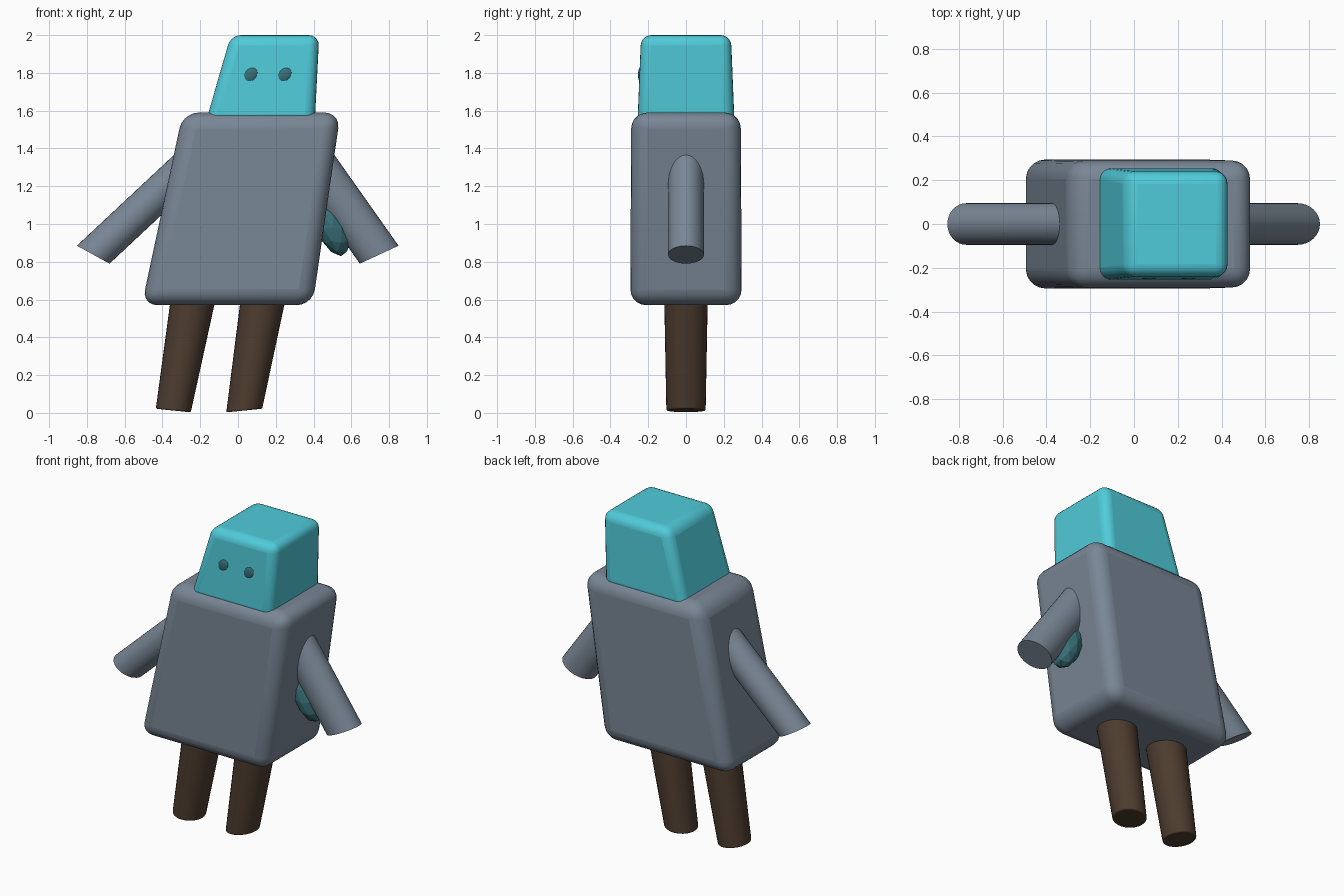
import bpy, bmesh, math
from mathutils import Vector

if "Cube" in bpy.data.objects:
    bpy.data.objects.remove(bpy.data.objects["Cube"])


def material(name, rgb):
    m = bpy.data.materials.new(name)
    m.diffuse_color = (*rgb, 1)
    m.use_nodes = True
    m.node_tree.nodes["Principled BSDF"].inputs["Base Color"].default_value = m.diffuse_color
    return m


slate = material("slate", (0.19, 0.24, 0.30))
cyan = material("cyan", (0.08, 0.60, 0.70))
teal = material("dark teal", (0.04, 0.16, 0.19))
brown = material("brown", (0.075, 0.045, 0.028))


def finish(name, bm, mat, bevel=0, angle=40, smooth=True):
    bmesh.ops.recalc_face_normals(bm, faces=bm.faces)
    mesh = bpy.data.meshes.new(name)
    bm.to_mesh(mesh)
    bm.free()
    ob = bpy.data.objects.new(name, mesh)
    bpy.context.collection.objects.link(ob)
    mesh.materials.append(mat)
    if bevel:
        mod = ob.modifiers.new("round edges", 'BEVEL')
        mod.width, mod.segments = bevel, 5
        mod.limit_method = 'ANGLE'
        mod.angle_limit = math.radians(40)
    if smooth:
        bpy.ops.object.select_all(action='DESELECT')
        ob.select_set(True)
        bpy.context.view_layer.objects.active = ob
        bpy.ops.object.shade_smooth_by_angle(angle=math.radians(angle))
    return ob


def slanted_box(name, bottom, top, mat, bevel):
    """bottom / top = (x left, x right, half depth, z)"""
    bm = bmesh.new()
    bmesh.ops.create_cube(bm, size=2)
    for v in bm.verts:
        x0, x1, d, z = top if v.co.z > 0 else bottom
        v.co = (x1 if v.co.x > 0 else x0, math.copysign(d, v.co.y), z)
    return finish(name, bm, mat, bevel, 50)


def slanted_tube(name, end_a, end_b, mat, bevel=0):
    """Each end = (left x, left z, right x, right z, half depth) of its rim"""
    bm = bmesh.new()
    n, rings = 32, []
    for x0, z0, x1, z1, d in (end_a, end_b):
        c = Vector(((x0 + x1) / 2, 0, (z0 + z1) / 2))
        u = Vector(((x1 - x0) / 2, 0, (z1 - z0) / 2))
        rings.append([bm.verts.new(c + u * math.cos(t) + Vector((0, d * math.sin(t), 0)))
                      for t in (2 * math.pi * i / n for i in range(n))])
    for i in range(n):
        j = (i + 1) % n
        bm.faces.new((rings[0][i], rings[0][j], rings[1][j], rings[1][i]))
    for r in rings:
        bm.faces.new(r)
    return finish(name, bm, mat, bevel)


# leaning torso and head
slanted_box("torso", (-0.51, 0.395, 0.295, 0.57), (-0.292, 0.543, 0.29, 1.59), slate, 0.085)
slanted_box("head", (-0.173, 0.406, 0.257, 1.53), (-0.038, 0.43, 0.238, 2.0), cyan, 0.055)

# legs
slanted_tube("left_leg", (-0.435, 0.022, -0.25, 0.003, 0.104), (-0.35, 0.65, -0.108, 0.65, 0.116), brown, 0.008)
slanted_tube("right_leg", (-0.062, 0.003, 0.128, 0.022, 0.104), (0.02, 0.65, 0.262, 0.65, 0.116), brown, 0.008)

# arms, running into the torso
for name, rim, shift in (
        ("left_arm", (-0.853, 0.885, -0.68, 0.79), Vector((0.62, 0.58))),
        ("right_arm", (0.645, 0.79, 0.85, 0.885), Vector((-0.41, 0.58)))):
    inner = tuple(c + shift[i % 2] for i, c in enumerate(rim))
    slanted_tube(name, (*rim, 0.095), (*inner, 0.095), slate)

# eyes
for name, x in (("left_eye", 0.068), ("right_eye", 0.248)):
    bm = bmesh.new()
    bmesh.ops.create_uvsphere(bm, u_segments=24, v_segments=12, radius=1)
    for v in bm.verts:
        p = v.co.copy()
        v.co = (x + p.x * 0.036 + p.z * 0.009, -0.242 + p.y * 0.012, 1.79 + p.z * 0.038)
    finish(name, bm, teal, angle=60)

# faceted gem tucked under the right arm
bm = bmesh.new()
bmesh.ops.create_icosphere(bm, subdivisions=2, radius=1)
for v in bm.verts:
    p = v.co.copy()
    v.co = (0.50 + p.x * 0.085 - p.z * 0.045, p.y * 0.09, 0.975 + p.z * 0.145)
finish("hip_gem", bm, teal, smooth=False)
